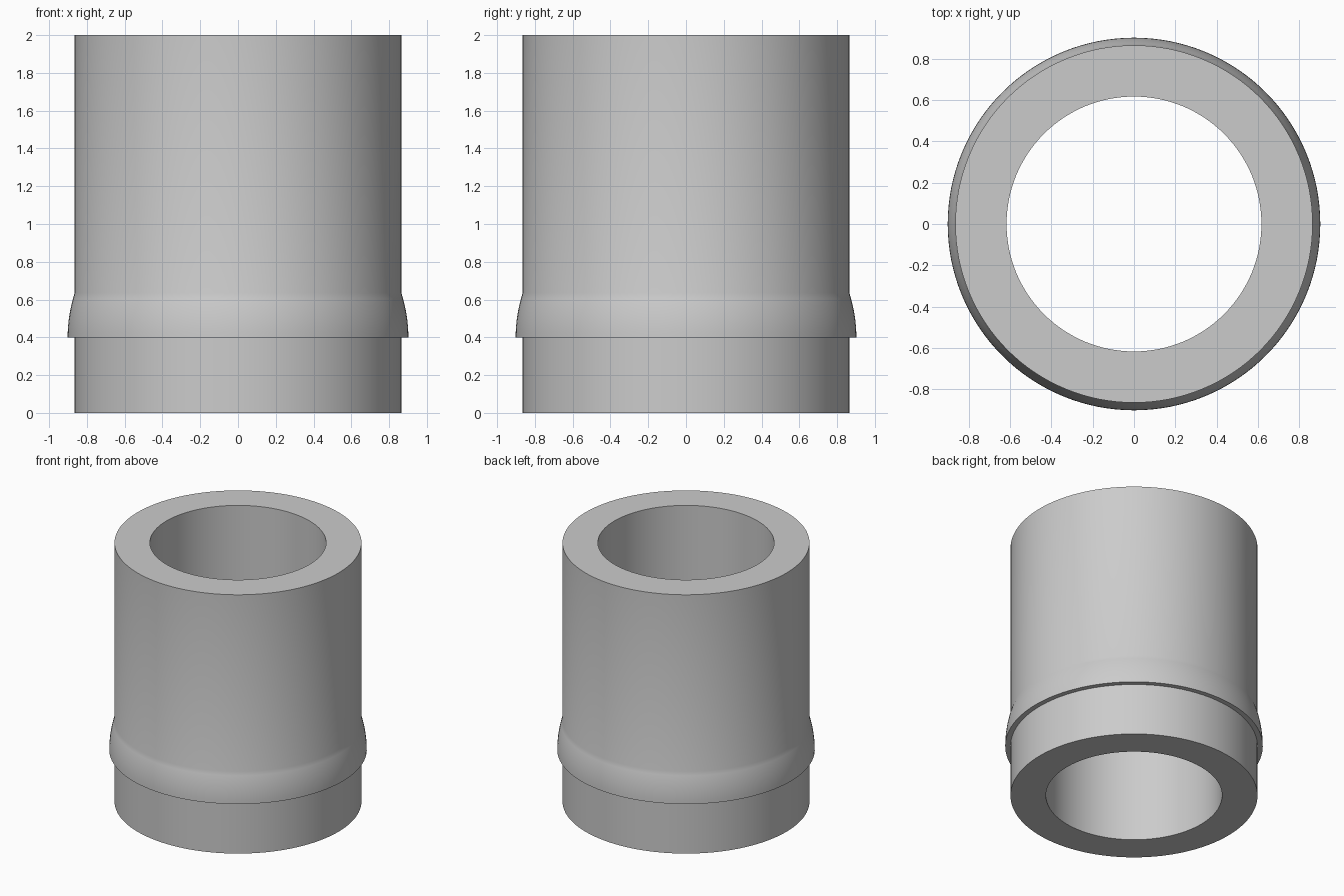
import bpy
import math

if "Cube" in bpy.data.objects:
    bpy.data.objects.remove(bpy.data.objects["Cube"], do_unlink=True)

SEGMENTS = 128
INNER, OUTER, LIP = 0.617, 0.865, 0.902
LIP_BOTTOM, LIP_TOP, HEIGHT = 0.4, 0.635, 2.0
LIP_STEPS = 8

# Plain grey finish
grey = bpy.data.materials.new("plain grey")
grey.use_nodes = True
colour = (0.6, 0.6, 0.6, 1)
grey.diffuse_color = colour
grey.node_tree.nodes["Principled BSDF"].inputs["Base Color"].default_value = colour

# Closed wall section: bore, base, stepped lip curving in to the sleeve, rim
profile = [(INNER, HEIGHT), (INNER, 0), (OUTER, 0), (OUTER, LIP_BOTTOM)]
for i in range(LIP_STEPS + 1):
    t = i / LIP_STEPS
    profile.append((LIP - (LIP - OUTER) * t * t,
                    LIP_BOTTOM + (LIP_TOP - LIP_BOTTOM) * t))
profile.append((OUTER, HEIGHT))

# Revolve the section around z
n = len(profile)
verts, faces = [], []
for s in range(SEGMENTS):
    a = math.tau * s / SEGMENTS
    verts += [(r * math.cos(a), r * math.sin(a), z) for r, z in profile]
    here, there = s * n, (s + 1) % SEGMENTS * n
    for i in range(n):
        j = (i + 1) % n
        faces.append((here + i, there + i, there + j, here + j))

mesh = bpy.data.meshes.new("ribbed_sleeve")
mesh.from_pydata(verts, [], faces)
mesh.materials.append(grey)
sleeve = bpy.data.objects.new("ribbed_sleeve", mesh)
bpy.context.collection.objects.link(sleeve)

# Smooth curved walls, crisp rims and step
bpy.context.view_layer.objects.active = sleeve
sleeve.select_set(True)
bpy.ops.object.shade_smooth_by_angle(angle=math.radians(30))
